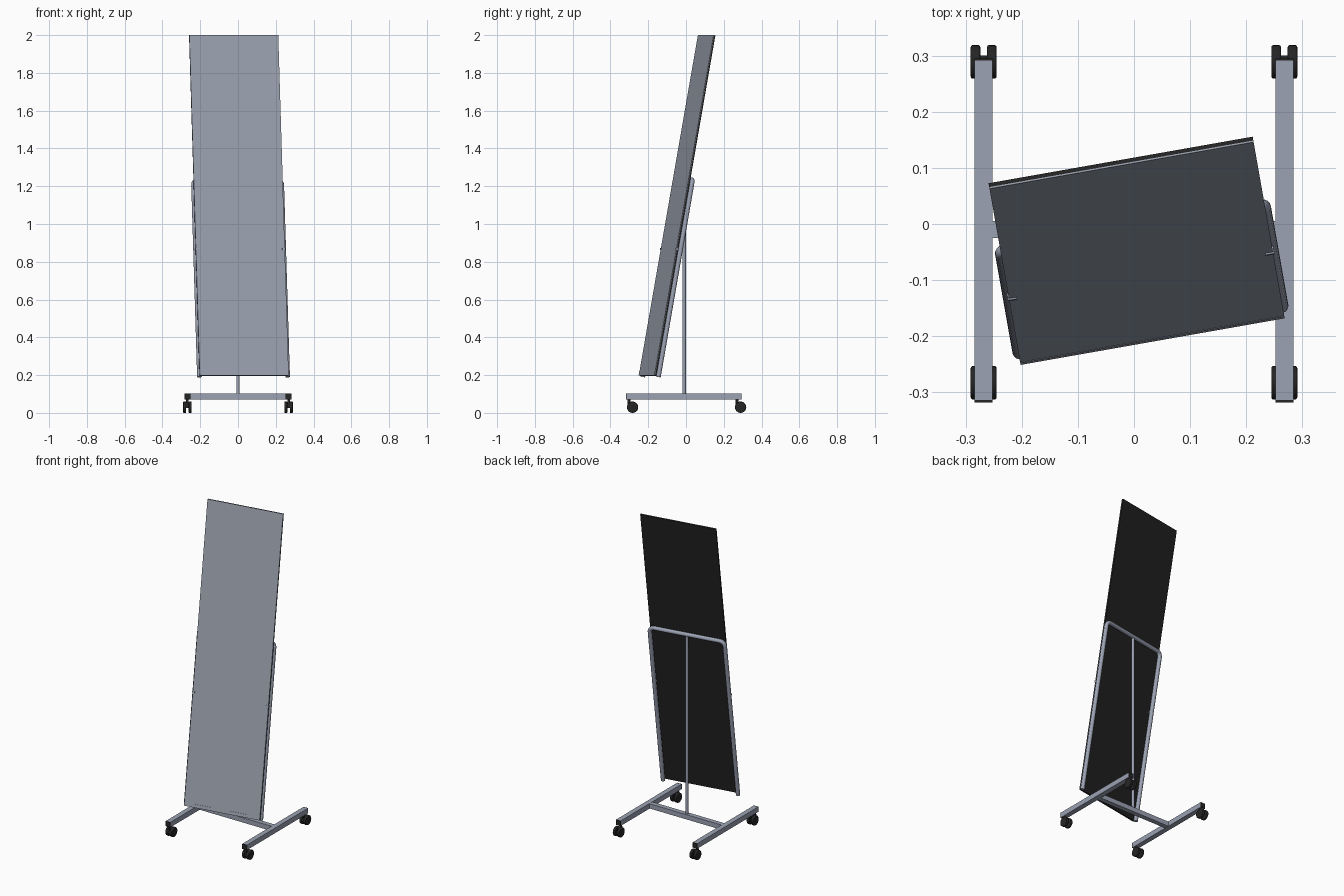
import bpy, bmesh, math
from mathutils import Matrix, Vector

if "Cube" in bpy.data.objects:
    bpy.data.objects.remove(bpy.data.objects["Cube"])


def mat(name, rgb):
    m = bpy.data.materials.new(name)
    m.diffuse_color = (*rgb, 1)
    m.use_nodes = True
    m.node_tree.nodes["Principled BSDF"].inputs["Base Color"].default_value = m.diffuse_color
    return m


METAL = mat("grey metal", (0.33, 0.36, 0.45))
PANEL = mat("panel grey", (0.33, 0.36, 0.43))
BLACK = mat("black", (0.018, 0.018, 0.018))

# panel frame of reference: turned 10 degrees and leaning back 10 degrees
TILT = (Matrix.Translation((0.033, -0.2085, 0.198))
        @ Matrix.Rotation(math.radians(10), 4, 'Z')
        @ Matrix.Rotation(math.radians(-10), 4, 'X'))
FLAT = Matrix.Identity(4)


def finish(name, bm, material, xf, smooth=False):
    bm.transform(xf)
    me = bpy.data.meshes.new(name)
    bm.to_mesh(me)
    bm.free()
    me.materials.append(material)
    ob = bpy.data.objects.new(name, me)
    bpy.context.collection.objects.link(ob)
    if smooth:
        bpy.context.view_layer.objects.active = ob
        ob.select_set(True)
        bpy.ops.object.shade_smooth_by_angle(angle=math.radians(40))
        ob.select_set(False)
    return ob


def box(name, lo, hi, material, xf=FLAT):
    lo, hi = Vector(lo), Vector(hi)
    bm = bmesh.new()
    bmesh.ops.create_cube(bm, size=1, matrix=Matrix.Translation((lo + hi) / 2)
                          @ Matrix.Diagonal((*(hi - lo), 1)))
    return finish(name, bm, material, xf)


def cylinder(name, center, r, length, axis, material, bevel=0):
    rot = Matrix.Rotation(math.pi / 2, 4, 'Y') if axis == 'X' else FLAT
    bm = bmesh.new()
    bmesh.ops.create_cone(bm, cap_ends=True, segments=24, radius1=r, radius2=r, depth=length)
    if bevel:
        rim = [e for e in bm.edges if abs(e.verts[0].co.z - e.verts[1].co.z) < 1e-6]
        bmesh.ops.bevel(bm, geom=rim, offset=bevel, segments=3, profile=0.5, affect='EDGES')
    return finish(name, bm, material, Matrix.Translation(center) @ rot, True)


def tube(name, pts, r, material, xf, sides=16):
    # round tube in the local XZ plane, rings mitred along the path
    pts = [Vector(p) for p in pts]
    bm = bmesh.new()
    rings = []
    for i, p in enumerate(pts):
        t = (pts[min(i + 1, len(pts) - 1)] - pts[max(i - 1, 0)]).normalized()
        n = Vector((t.z, 0, -t.x))
        rings.append([bm.verts.new(p + r * (math.cos(a) * n + math.sin(a) * Vector((0, 1, 0))))
                      for a in (2 * math.pi * k / sides for k in range(sides))])
    for a, b in zip(rings, rings[1:]):
        for k in range(sides):
            bm.faces.new((a[k], a[(k + 1) % sides], b[(k + 1) % sides], b[k]))
    bm.faces.new(rings[0])
    bm.faces.new(rings[-1])
    bmesh.ops.recalc_face_normals(bm, faces=bm.faces)
    return finish(name, bm, material, xf, True)


# leaning panel: grey front sheet, black back board, retaining lip
box("panel_front", (-0.239, 0, 0), (0.239, 0.003, 1.83), PANEL, TILT)
box("panel_back", (-0.239, 0.003, 0), (0.239, 0.01, 1.83), BLACK, TILT)
box("panel_bottom_lip", (-0.239, -0.001, -0.001), (0.239, 0.001, 0.02), PANEL, TILT)

# inverted U support behind the panel
H, TOP, BEND, R = 0.237, 1.057, 0.03, 0.0125
arc = [(H - BEND + BEND * math.cos(a), 0.0225, TOP - BEND + BEND * math.sin(a))
       for a in (math.pi / 2 * k / 8 for k in range(9))]
half = [(H, 0.0225, -0.004)] + arc
path = half + [(-x, y, z) for x, y, z in reversed(half)]
tube("support_frame", path, R, METAL, TILT)

# small side clips
for s, side in ((-1, "left"), (1, "right")):
    a, b = sorted((s * 0.225, s * 0.241))
    box(f"clip_{side}", (a, -0.003, 0.675), (b, 0.015, 0.685), METAL, TILT)

# upright post and base
cylinder("post", (0, -0.01, 0.66), 0.009, 1.13, 'Z', METAL)
box("base_crossbar", (-0.253, -0.025, 0.072), (0.253, 0.005, 0.102), METAL)
for s, side in ((-1, "left"), (1, "right")):
    x = s * 0.268
    box(f"base_rail_{side}", (x - 0.016, -0.314, 0.071), (x + 0.016, 0.291, 0.103), METAL)
    for y, cap, end in ((-0.302, -0.316, "front"), (0.27, 0.293, "rear")):
        tag = f"{end}_{side}"
        # rail end cap
        box(f"end_cap_{tag}", (x - 0.016, cap - 0.002, 0.071), (x + 0.016, cap + 0.002, 0.103), BLACK)
        # trailing twin-wheel caster
        cylinder(f"caster_stem_{tag}", (x, y, 0.06), 0.007, 0.03, 'Z', BLACK)
        box(f"caster_body_{tag}", (x - 0.007, y - 0.008, 0.026), (x + 0.007, y + 0.03, 0.056), BLACK)
        for k in (-1, 1):
            cylinder(f"caster_wheel_{tag}_{'inner' if k * s < 0 else 'outer'}",
                     (x + k * 0.0145, y + 0.019, 0.03), 0.03, 0.017, 'X', BLACK, 0.004)
